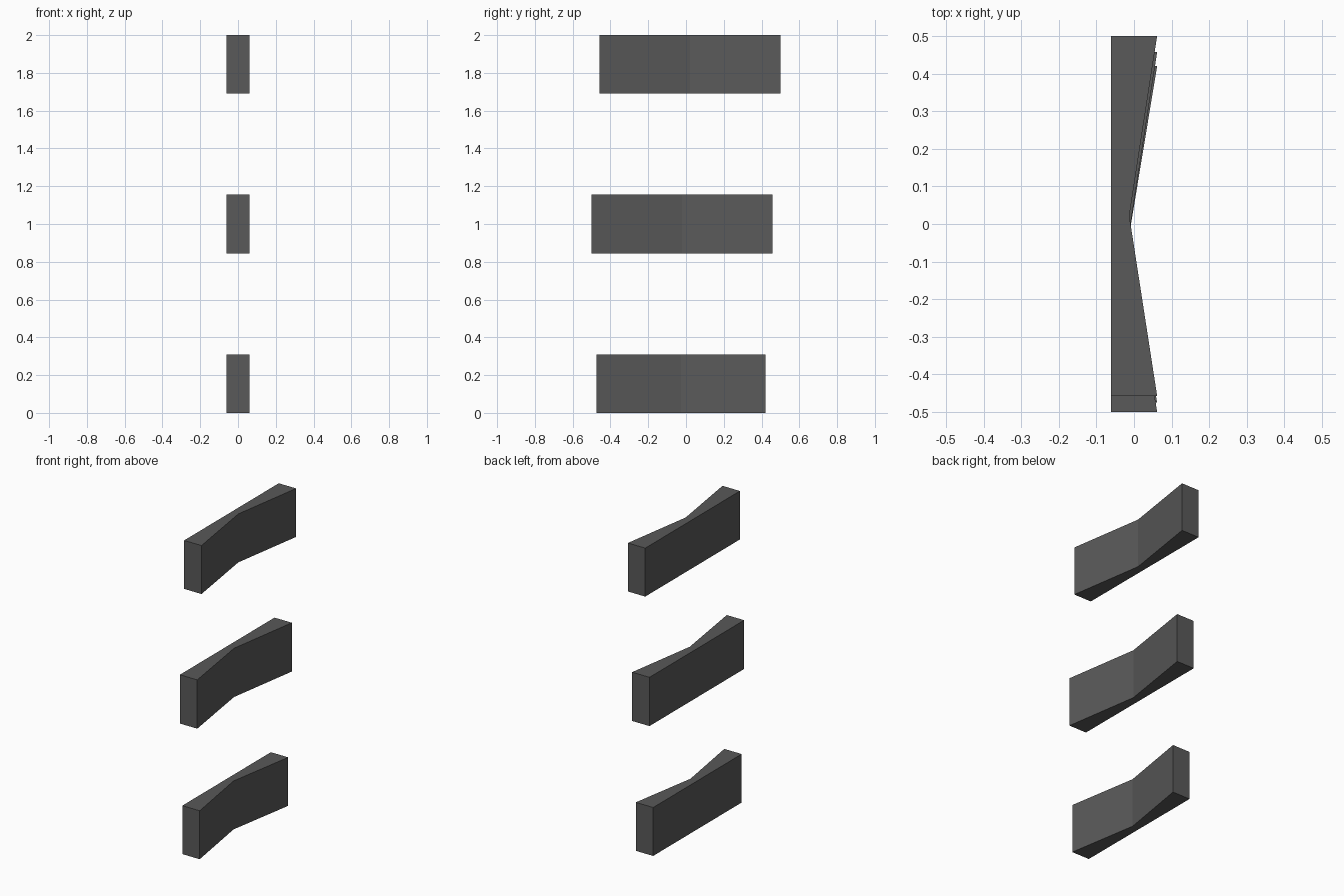
import bpy, bmesh

cube = bpy.data.objects.get("Cube")
if cube:
    bpy.data.objects.remove(cube, do_unlink=True)

# Single dark grey colour
grey = bpy.data.materials.new("dark_grey")
grey.use_nodes = True
colour = (0.1, 0.1, 0.1, 1)
grey.diffuse_color = colour
grey.node_tree.nodes["Principled BSDF"].inputs["Base Color"].default_value = colour

HALF_WIDTH = 0.0615
NOTCH_X = -0.0125


def notched_bar(name, y0, y1, z0, z1):
    """Bar with a flat -x side and a shallow V pinched into its +x side."""
    outline = [(-HALF_WIDTH, y0), (HALF_WIDTH, y0), (NOTCH_X, (y0 + y1) / 2),
               (HALF_WIDTH, y1), (-HALF_WIDTH, y1)]
    bm = bmesh.new()
    base = bm.faces.new([bm.verts.new((x, y, z0)) for x, y in outline])
    ext = bmesh.ops.extrude_face_region(bm, geom=[base], use_keep_orig=True)
    top = [v for v in ext["geom"] if isinstance(v, bmesh.types.BMVert)]
    bmesh.ops.translate(bm, verts=top, vec=(0, 0, z1 - z0))
    bmesh.ops.recalc_face_normals(bm, faces=bm.faces)
    mesh = bpy.data.meshes.new(name)
    bm.to_mesh(mesh)
    bm.free()
    mesh.materials.append(grey)
    obj = bpy.data.objects.new(name, mesh)
    bpy.context.collection.objects.link(obj)
    return obj


# Three stacked bars, each slightly offset in y
notched_bar("bottom_bar", -0.475, 0.42, 0.0, 0.31)
notched_bar("middle_bar", -0.50, 0.457, 0.845, 1.157)
notched_bar("top_bar", -0.457, 0.50, 1.69, 2.0)
